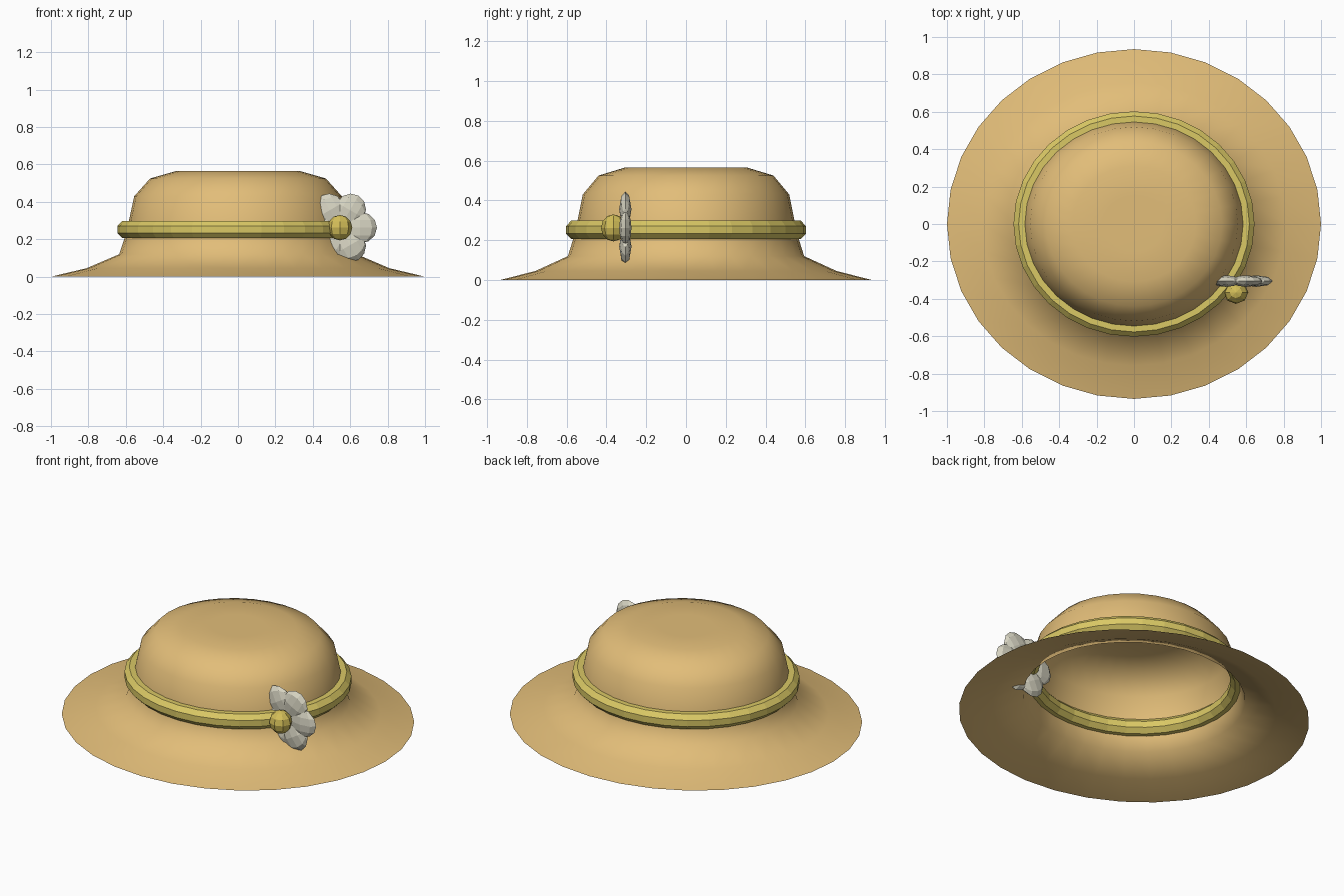
import bpy, math
from mathutils import Matrix, Vector

if "Cube" in bpy.data.objects:
    bpy.data.objects.remove(bpy.data.objects["Cube"], do_unlink=True)

import bmesh

DEPTH = 0.935  # the hat is a slight oval


def material(name, rgb):
    m = bpy.data.materials.new(name)
    m.use_nodes = True
    m.diffuse_color = (*rgb, 1)
    m.node_tree.nodes["Principled BSDF"].inputs["Base Color"].default_value = (*rgb, 1)
    return m


def finish(bm, name, mat, smooth=False):
    bmesh.ops.recalc_face_normals(bm, faces=bm.faces)
    for f in bm.faces:
        f.smooth = smooth
    mesh = bpy.data.meshes.new(name)
    bm.to_mesh(mesh)
    bm.free()
    mesh.materials.append(mat)
    obj = bpy.data.objects.new(name, mesh)
    bpy.context.collection.objects.link(obj)
    return obj


def lathe(name, profile, mat, sides=32, closed=False, smooth=False):
    """Spin a radius/height profile into an oval ring or shell."""
    bm = bmesh.new()
    rings = []
    for r, z in profile:
        ring = []
        for i in range(sides):
            a = math.tau * i / sides
            ring.append(bm.verts.new((r * math.cos(a), r * DEPTH * math.sin(a), z)))
        rings.append(ring)
    pairs = list(zip(rings, rings[1:]))
    if closed:
        pairs.append((rings[-1], rings[0]))
    for low, high in pairs:
        for i in range(sides):
            j = (i + 1) % sides
            bm.faces.new((low[i], low[j], high[j], high[i]))
    if not closed:
        bm.faces.new(rings[-1])
    return finish(bm, name, mat, smooth)


def ellipsoid(name, centre, radii, mat, turn=0):
    bm = bmesh.new()
    bmesh.ops.create_uvsphere(bm, u_segments=8, v_segments=6, radius=1)
    bm.transform(Matrix.Translation(centre) @ Matrix.Rotation(turn, 4, 'Y')
                 @ Matrix.Diagonal((*radii, 1)))
    return finish(bm, name, mat)


straw = material("straw tan", (0.76, 0.51, 0.19))
ribbon = material("ribbon yellow", (0.70, 0.58, 0.13))
gold = material("flower centre gold", (0.66, 0.52, 0.10))
white = material("petal off white", (0.68, 0.66, 0.54))

# Open shell: wide brim, tapering crown and flat top
lathe("straw_hat", [(1, 0), (0.81, 0.045), (0.635, 0.12), (0.605, 0.21),
                    (0.583, 0.30), (0.555, 0.43), (0.47, 0.525),
                    (0.33, 0.565), (0.16, 0.566)], straw, smooth=True)

# Octagonal band that passes through the crown wall
corners = [math.tau * (k + 0.5) / 8 for k in range(8)]
lathe("hat_band", [(0.598 + 0.05 * math.cos(a), 0.252 + 0.05 * math.sin(a))
                   for a in corners], ribbon, closed=True)

# Flower at the front left of the band
hub = Vector((0.545, -0.305, 0.262))
for k in range(6):
    a = math.tau * k / 6
    offset = Vector((math.cos(a), 0, math.sin(a))) * 0.108
    ellipsoid(f"petal_{k + 1}", hub + offset, (0.09, 0.031, 0.084), white, -a)
ellipsoid("flower_centre", hub + Vector((0, -0.06, 0)), (0.066, 0.062, 0.068), gold)
